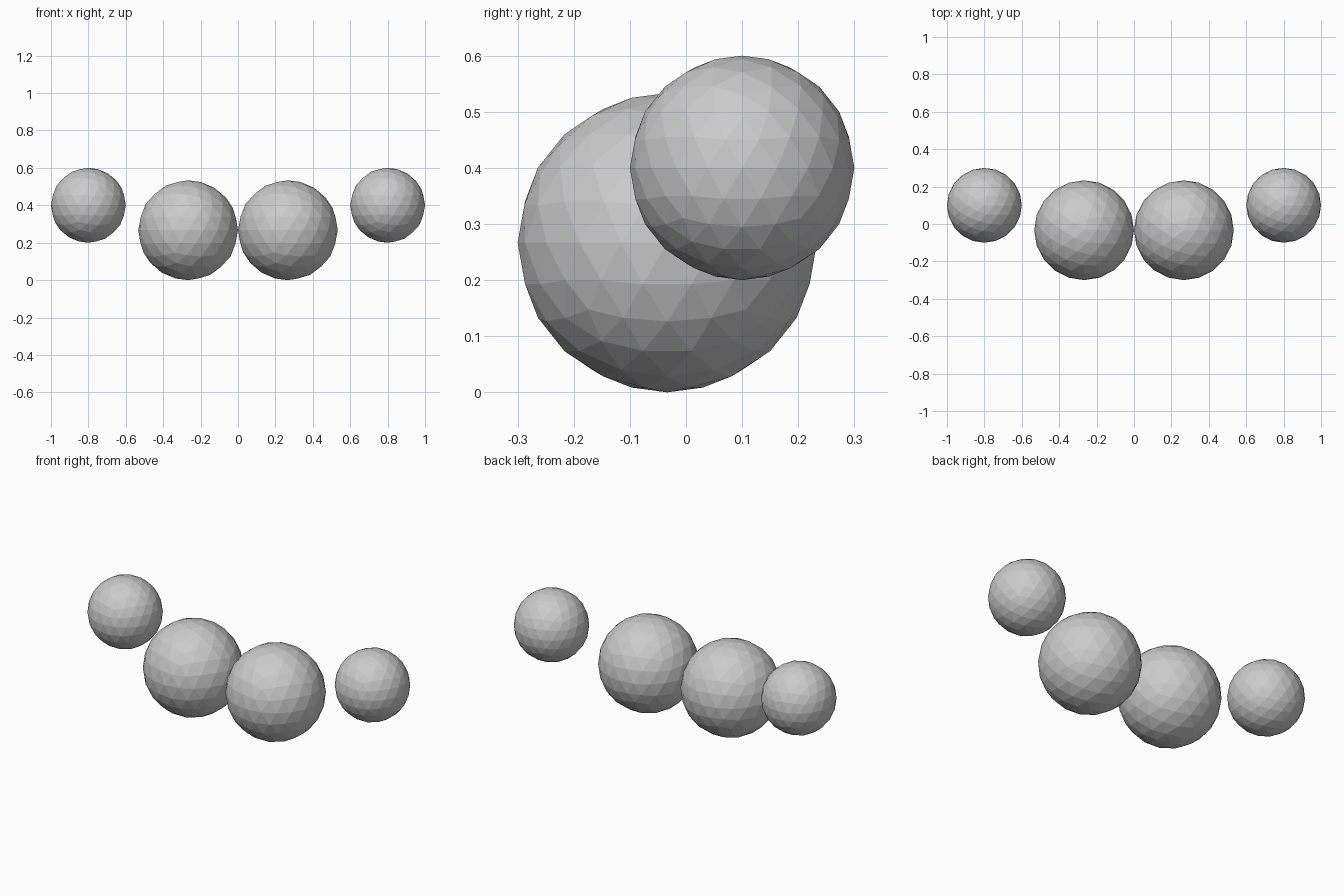
import bpy

if "Cube" in bpy.data.objects:
    bpy.data.objects.remove(bpy.data.objects["Cube"])


def ball(name, radius, location):
    bpy.ops.mesh.primitive_ico_sphere_add(subdivisions=3, radius=radius, location=location)
    bpy.context.object.name = name


# Mirrored pairs: large balls touching in the middle, small balls outside
for side, label in ((-1, "left"), (1, "right")):
    ball(f"large_ball_{label}", 0.2667, (side * 0.2667, -0.0333, 0.2667))
    ball(f"small_ball_{label}", 0.2, (side * 0.8, 0.1, 0.4))
